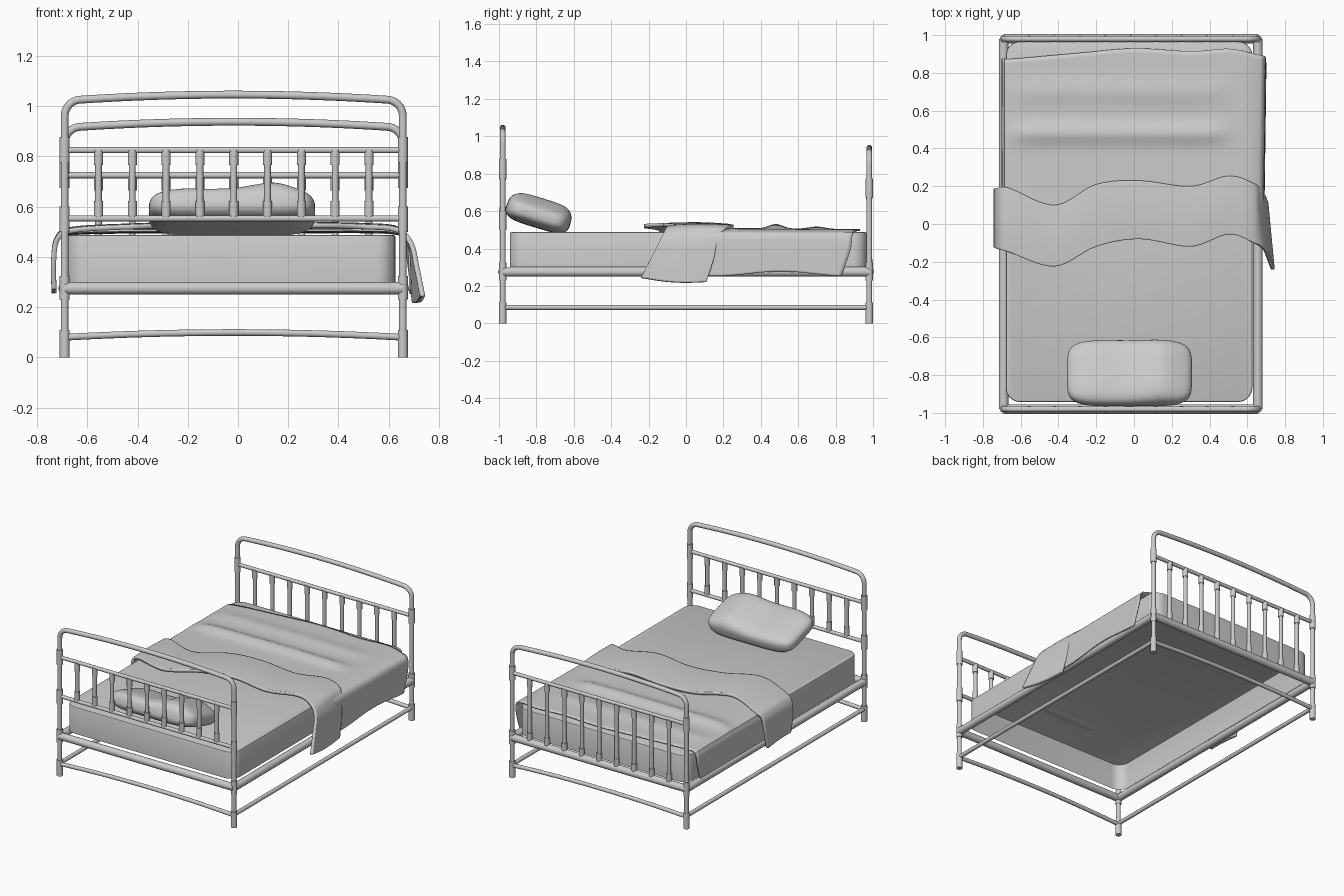
import bpy, bmesh, math
from mathutils import Vector

if "Cube" in bpy.data.objects:
    bpy.data.objects.remove(bpy.data.objects["Cube"])

XL, XR, YE = -0.69, 0.656, 0.98
XC, HW = (XL + XR) / 2, (XR - XL) / 2


def finish(obj, angle=40):
    bpy.ops.object.select_all(action='DESELECT')
    obj.select_set(True)
    bpy.context.view_layer.objects.active = obj
    if obj.type == 'CURVE':
        bpy.ops.object.convert(target='MESH')
    bpy.ops.object.shade_smooth_by_angle(angle=math.radians(angle))
    return obj


def tubes(name, paths, r):
    """One object of round, capped tubes, one per path."""
    cu = bpy.data.curves.new(name, 'CURVE')
    cu.dimensions = '3D'
    cu.bevel_depth, cu.bevel_resolution, cu.use_fill_caps = r, 5, True
    for path in paths:
        sp = cu.splines.new('POLY')
        sp.points.add(len(path) - 1)
        for p, co in zip(sp.points, path):
            p.co = (*co, 1)
    obj = bpy.data.objects.new(name, cu)
    bpy.context.collection.objects.link(obj)
    return finish(obj)


def mesh_obj(name, bm):
    me = bpy.data.meshes.new(name)
    bm.to_mesh(me)
    bm.free()
    obj = bpy.data.objects.new(name, me)
    bpy.context.collection.objects.link(obj)
    return obj


def arch(y, z, rise, half=HW, n=24):
    """Shallow arch across the bed."""
    return [(XC + half * t, y, z + rise * (1 - t * t))
            for t in [-1 + 2 * i / n for i in range(n + 1)]]


def hoop(y, z_top, rise, r=0.065):
    """Posts joined by a round-cornered, slightly arched top."""
    def corner(s):
        return [(XC + s * (HW - r + r * math.cos(a)), y, z_top - r + r * math.sin(a))
                for a in [math.pi / 2 * i / 8 for i in range(9)]]
    left, right = corner(-1), corner(1)
    return ([(XL, y, 0)] + left[:-1] + arch(y, z_top, rise, HW - r)
            + right[:-1][::-1] + [(XR, y, 0)])


# head and foot frames
def end_frame(name, y, z_top, rails, z_spindle, collars):
    tubes(name + "_hoop", [hoop(y, z_top, 0.02)], 0.0155)
    tubes(name + "_rails", [[(XL, y, z), (XR, y, z)] for z in rails], 0.0125)
    tubes(name + "_lower_rail", [[(XL, y, 0.275), (XR, y, 0.275)]], 0.025)
    tubes(name + "_stretcher", [arch(y, 0.08, 0.019)], 0.0135)
    tubes(name + "_collars", [[(x, y, a), (x, y, b)] for x in (XL, XR) for a, b in collars], 0.02)
    xs = [XL + (XR - XL) * i / 10 for i in range(1, 10)]
    lo, hi = z_spindle
    tubes(name + "_spindles", [[(x, y, lo), (x, y, hi)] for x in xs], 0.0135)
    tubes(name + "_spindle_ends", [[(x, y, a), (x, y, a + 0.06)]
                                   for x in xs for a in (lo + 0.01, hi - 0.06)], 0.018)


base_collars = [(0, 0.11), (0.23, 0.325)]
end_frame("headboard", -YE, 1.026, (0.825, 0.553), (0.553, 0.825),
          base_collars + [(0.5, 0.6), (0.775, 0.878)])
end_frame("footboard", YE, 0.918, (0.725,), (0.275, 0.725),
          base_collars + [(0.675, 0.775)])

# side rails
tubes("side_rails", [[(x, -YE, 0.275), (x, YE, 0.275)] for x in (XL, XR)], 0.025)
tubes("side_stretchers", [[(x, -YE, 0.085), (x, YE, 0.085)] for x in (XL, XR)], 0.0135)

# mattress, open underneath
bm = bmesh.new()
bmesh.ops.create_cube(bm, size=1)
bmesh.ops.scale(bm, vec=(1.305, 1.908, 0.187), verts=bm.verts)
bmesh.ops.translate(bm, vec=(-0.026, 0.012, 0.3935), verts=bm.verts)
upright = [e for e in bm.edges if abs(e.verts[0].co.z - e.verts[1].co.z) > 0.1]
bmesh.ops.bevel(bm, geom=upright, offset=0.075, segments=8, profile=0.5, affect='EDGES')
bm.normal_update()
bmesh.ops.delete(bm, geom=[f for f in bm.faces if f.normal.z < -0.9], context='FACES')
top_face = max(bm.faces, key=lambda f: f.normal.z)
bmesh.ops.bevel(bm, geom=list(top_face.edges), offset=0.008, segments=2, profile=0.5, affect='EDGES')
finish(mesh_obj("mattress", bm))

# pillow: rounded box with a lump, tilted against the headboard
bm = bmesh.new()
bmesh.ops.create_uvsphere(bm, u_segments=64, v_segments=32, radius=1)


def soft(v, n):
    return math.copysign(abs(v) ** n, v)


for v in bm.verts:
    x, y, z = v.co
    ring = max(1e-6, math.hypot(x, y))
    c, s, k = x / ring, y / ring, soft(ring, 0.5)
    px, py, pz = 0.331 * k * soft(c, 0.4), 0.178 * k * soft(s, 0.4), 0.068 * soft(z, 0.7)
    if pz > 0:
        wx = px - 0.024
        pz *= 1 + 0.4 * math.exp(-((wx - 0.14) / 0.1) ** 2) - 0.1 * math.exp(-((wx + 0.07) / 0.07) ** 2)
    a = math.radians(-17)
    v.co = (px - 0.024,
            -0.79 + py * math.cos(a) - pz * math.sin(a),
            max(0.48, 0.578 + py * math.sin(a) + pz * math.cos(a)))
finish(mesh_obj("pillow", bm), 80)


# draped cloth: each row is x, front y, front z, back y, back z
def cloth(name, rows, warp, thick, sub=8, nv=40):
    rows = [Vector(r) for r in rows]
    prof = []
    for i in range(len(rows) - 1):
        p1, p2 = rows[i], rows[i + 1]
        p0, p3 = rows[max(i - 1, 0)], rows[min(i + 2, len(rows) - 1)]
        last = i == len(rows) - 2
        for k in range(sub + last):
            t = k / sub
            prof.append(0.5 * (2 * p1 + (p2 - p0) * t + (2 * p0 - 5 * p1 + 4 * p2 - p3) * t * t
                               + (3 * p1 - p0 - 3 * p2 + p3) * t ** 3))
    bm = bmesh.new()
    grid = []
    for x, y0, z0, y1, z1 in prof:
        line = []
        for j in range(nv + 1):
            t = j / nv
            line.append(bm.verts.new(warp(x, y0 + (y1 - y0) * t, z0 + (z1 - z0) * t, t)))
        grid.append(line)
    for a, b in zip(grid, grid[1:]):
        for j in range(nv):
            bm.faces.new((a[j], b[j], b[j + 1], a[j + 1]))
    obj = mesh_obj(name, bm)
    mod = obj.modifiers.new("thickness", 'SOLIDIFY')
    mod.thickness, mod.offset = thick, -1
    return finish(obj, 60)


def blanket_warp(x, y, z, t):
    fade = 1 / (1 + math.exp((abs(x + 0.08) - 0.55) / 0.03))
    ridge = 0.024 * math.exp(-((y - 0.48) / 0.05) ** 2) + 0.012 * math.exp(-((y - 0.7) / 0.06) ** 2)
    if x > 0.66:
        x += 0.012 * t
    drop = max(0, min(1, (0.45 - z) / 0.15))
    return (x, y, z + fade * ridge + drop * 0.012 * math.sin(9 * y - 3))


blanket = [
    (-0.700, -0.08, 0.265, 0.83, 0.275), (-0.702, -0.09, 0.40, 0.87, 0.40),
    (-0.690, -0.09, 0.475, 0.875, 0.475), (-0.640, -0.09, 0.503, 0.875, 0.496),
    (-0.300, -0.09, 0.510, 0.905, 0.502), (0.0, -0.05, 0.512, 0.93, 0.503),
    (0.300, -0.08, 0.510, 0.915, 0.502), (0.500, -0.03, 0.510, 0.928, 0.502),
    (0.620, -0.06, 0.505, 0.905, 0.497), (0.675, -0.06, 0.475, 0.89, 0.475),
    (0.686, -0.06, 0.40, 0.88, 0.40), (0.689, -0.06, 0.265, 0.83, 0.265)]
cloth("blanket", blanket, blanket_warp, 0.008)


def fold_warp(x, y, z, t):
    side = max(0, (x - 0.65) / 0.1)
    dip = 0.02 * math.sin(math.pi * t) * min(1, side)
    return (x - 0.035 * t * side, y, z - dip + 0.006 * math.sin(math.pi * t))


fold = [
    (-0.742, -0.10, 0.27, 0.15, 0.255), (-0.744, -0.12, 0.38, 0.18, 0.38),
    (-0.728, -0.13, 0.475, 0.19, 0.475), (-0.660, -0.15, 0.515, 0.19, 0.513),
    (-0.420, -0.225, 0.530, 0.10, 0.525), (-0.200, -0.12, 0.536, 0.21, 0.530),
    (0.030, -0.08, 0.537, 0.23, 0.532), (0.300, -0.12, 0.536, 0.20, 0.530),
    (0.500, -0.055, 0.530, 0.255, 0.528), (0.635, -0.10, 0.517, 0.215, 0.515),
    (0.697, -0.13, 0.460, 0.17, 0.450), (0.722, -0.18, 0.36, 0.15, 0.35),
    (0.745, -0.24, 0.245, 0.11, 0.222)]
cloth("folded_blanket", fold, fold_warp, 0.02)
